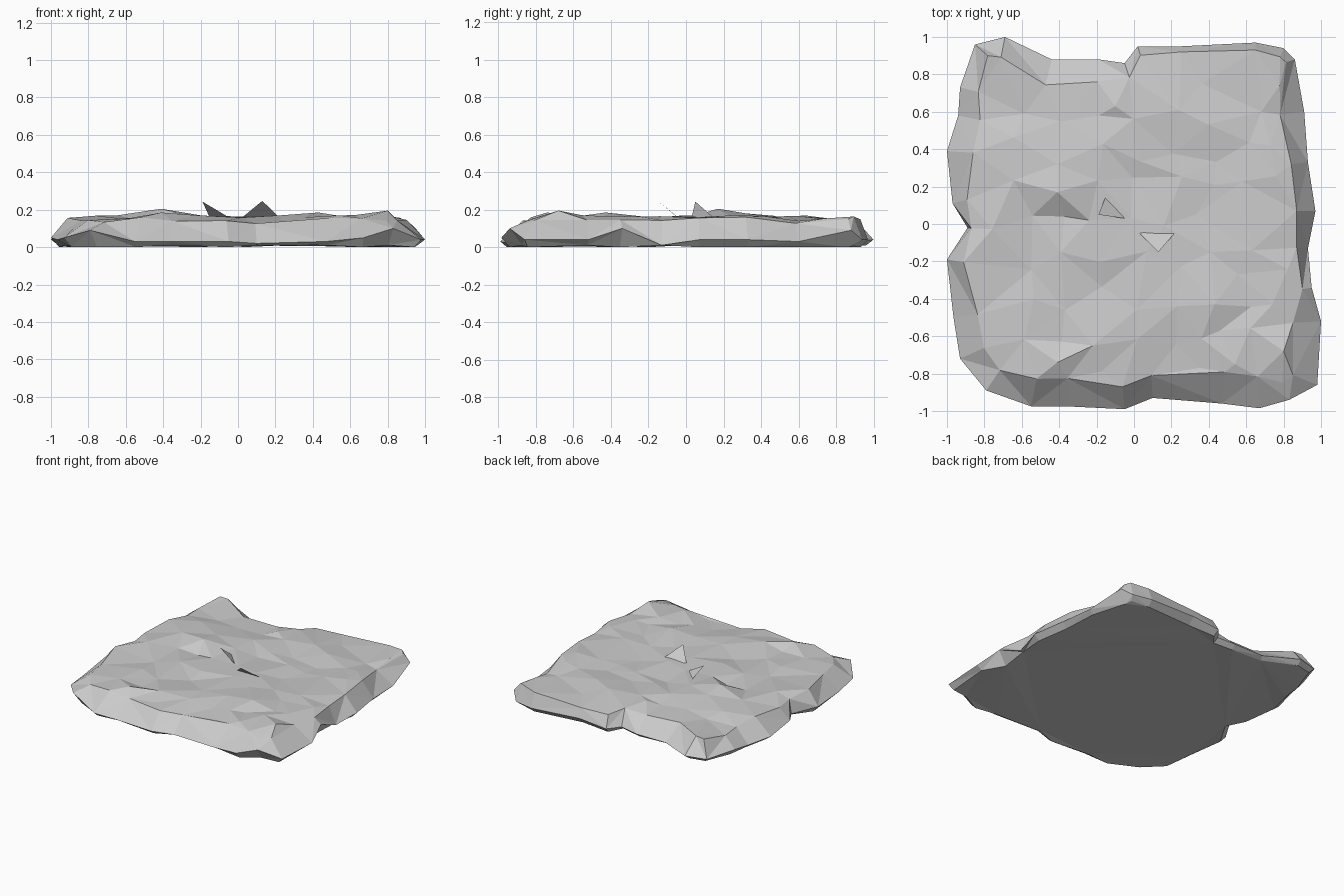
import bpy, bmesh, random
from mathutils import Vector
from mathutils.geometry import delaunay_2d_cdt

if "Cube" in bpy.data.objects:
    bpy.data.objects.remove(bpy.data.objects["Cube"])

random.seed(11)

# Clockwise plan outline: x, y, inset of the top rim, height of the outer lip
OUTLINE = [
    (-.69, 1, .11, .04), (-.44, .88, .14, .03), (-.19, .88, .12, .03), (-.05, .86, .08, .04),
    (.02, .95, .05, .04), (.25, .95, .03, .06), (.65, .97, .04, .04), (.80, .94, .05, .04),
    (.86, .88, .05, .09), (.91, .60, .13, .03), (.93, .33, .09, .04), (.97, .07, .10, .04),
    (.93, -.13, .06, .01), (.95, -.34, .05, .10), (1, -.52, .15, .04), (.98, -.86, .14, .04),
    (.83, -.94, .10, .10), (.67, -.985, .17, .05), (.47, -.96, .17, .03), (.10, -.93, .12, .02),
    (-.05, -.99, .12, .03), (-.36, -.975, .15, .03), (-.55, -.975, .15, .03), (-.79, -.89, .13, .09),
    (-.93, -.72, .14, .05), (-.965, -.50, .13, .04), (-1, -.19, .09, .05), (-.89, -.02, .02, .03),
    (-.97, .11, .08, .05), (-1, .39, .14, .04), (-.94, .58, .12, .03), (-.93, .73, .10, .05),
    (-.85, .96, .09, .04)]

# Notable bumps, ledges and hollows of the top surface
FEATURES = [
    (-.41, .32, .18), (-.41, .17, .205), (-.24, .02, .16), (-.37, .04, .14),
    (-.19, .58, .14), (-.10, .63, .17), (.24, .61, .165),
    (.46, -.57, .15), (.35, -.77, .14), (.54, -.75, .17),
    (.23, -.44, .17), (.43, -.43, .185), (.74, -.43, .165), (.80, -.68, .195),
    (-.22, -.65, .17), (-.41, -.74, .185), (.41, -.15, .155), (.63, -.14, .165),
    (.68, .60, .14), (.73, .42, .165)]


def make_object(name, bm):
    mesh = bpy.data.meshes.new(name)
    bm.to_mesh(mesh)
    bm.free()
    obj = bpy.data.objects.new(name, mesh)
    bpy.context.collection.objects.link(obj)


# Base, lip and top rings of the slab edge
n = len(OUTLINE)
base, lip, rim = [], [], []
for i, (x, y, inset, z) in enumerate(OUTLINE):
    a, b = OUTLINE[i - 1], OUTLINE[(i + 1) % n]
    t = Vector((b[0] - a[0], b[1] - a[1])).normalized()
    inward = Vector((t.y, -t.x, 0))
    p = Vector((x, y, 0))
    lip.append(p + Vector((0, 0, z)))
    base.append(p + inward * (.02 + z * .5) + Vector((0, 0, random.choice((0, .01)))))
    rim.append(p + inward * inset + Vector((0, 0, random.uniform(.125, .165))))

# Scattered points on the top, kept clear of the features and rim
inner = [Vector(f) for f in FEATURES]
fixed = inner + rim
step = .2
for i in range(-4, 5):
    for j in range(-4, 5):
        p = Vector((i * step + random.uniform(-.07, .07),
                    j * step + random.uniform(-.07, .07),
                    random.uniform(.138, .172)))
        if all((p - q).to_2d().length > .1 for q in fixed):
            inner.append(p)

# Slab: faceted top surface, sides and underside
bm = bmesh.new()
rings = [[bm.verts.new(p) for p in ring] for ring in (base, lip, rim)]
top = rings[2] + [bm.verts.new(p) for p in inner]
coords = [v.co.to_2d() for v in top]
edges = [(i, (i + 1) % n) for i in range(n)]
res = delaunay_2d_cdt(coords, edges, [], 1, 1e-5)
points, tris, origins = res[0], res[2], res[3]
lookup = [top[o[0]] if o else bm.verts.new((p.x, p.y, .15))
          for p, o in zip(points, origins)]
for tri in tris:
    vs = [lookup[k] for k in tri]
    if len(set(vs)) == 3:
        bm.faces.new(vs)
# Sides zigzag between the rings
for lower, upper in zip(rings, rings[1:]):
    for i in range(n):
        j = (i + 1) % n
        a, b, c, d = lower[j], lower[i], upper[i], upper[j]
        for face in (((a, b, c), (a, c, d)) if i % 2 else ((a, b, d), (b, c, d))):
            bm.faces.new(face)
bm.faces.new(rings[0])
bmesh.ops.delete(bm, geom=[v for v in bm.verts if not v.link_faces], context='VERTS')
bmesh.ops.triangulate(bm, faces=bm.faces[:])
bmesh.ops.recalc_face_normals(bm, faces=bm.faces[:])
make_object("rock_slab", bm)

# Two loose shards sticking up from the middle
for name, pts in (
        ("left_shard", [(-.19, .05, .243), (-.05, .03, .16), (-.15, .15, .155)]),
        ("right_shard", [(.13, -.15, .247), (.26, 0, .12), (.03, -.05, .165)])):
    bm = bmesh.new()
    bm.faces.new([bm.verts.new(p) for p in pts])
    make_object(name, bm)
